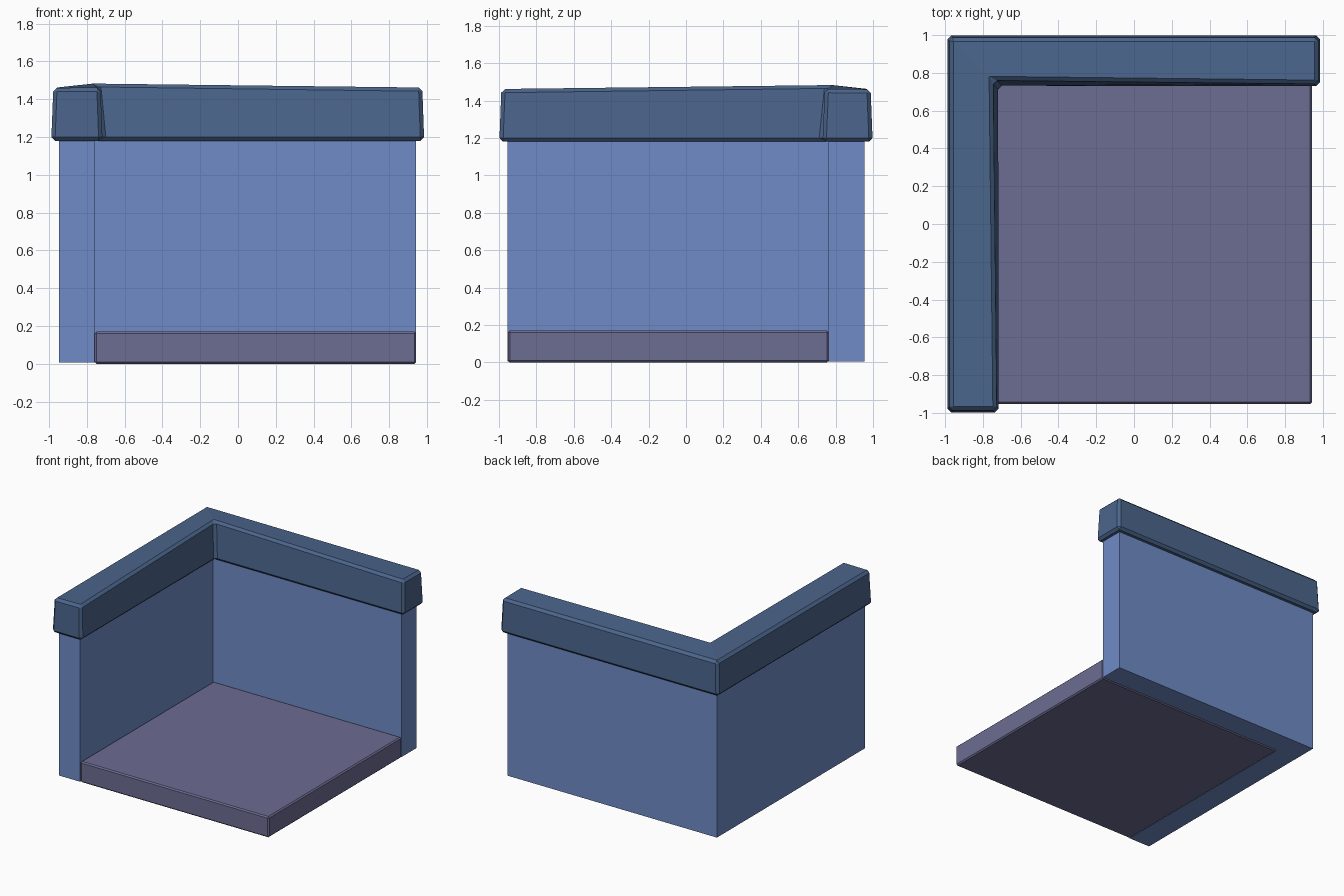
import bpy, bmesh

if "Cube" in bpy.data.objects:
    bpy.data.objects.remove(bpy.data.objects["Cube"])


def material(name, color):
    m = bpy.data.materials.new(name)
    m.diffuse_color = (*color, 1)
    m.use_nodes = True
    m.node_tree.nodes["Principled BSDF"].inputs["Base Color"].default_value = m.diffuse_color
    return m


def prism(name, bottom, top, mat, caps, bevel=0):
    """Solid between two matching 3D outlines; caps lists the index loops of the ends."""
    bm = bmesh.new()
    lo = [bm.verts.new(p) for p in bottom]
    hi = [bm.verts.new(p) for p in top]
    n = len(lo)
    for i in range(n):
        j = (i + 1) % n
        bm.faces.new((lo[i], lo[j], hi[j], hi[i]))
    for loop in caps:
        bm.faces.new([lo[i] for i in reversed(loop)])
        bm.faces.new([hi[i] for i in loop])
    bmesh.ops.recalc_face_normals(bm, faces=bm.faces)
    mesh = bpy.data.meshes.new(name)
    bm.to_mesh(mesh)
    bm.free()
    ob = bpy.data.objects.new(name, mesh)
    bpy.context.collection.objects.link(ob)
    mesh.materials.append(mat)
    if bevel:
        mod = ob.modifiers.new("Bevel", 'BEVEL')
        mod.width = bevel
        mod.segments = 1
        mod.limit_method = 'ANGLE'
    return ob


def at_z(outline, z):
    return [(x, y, z) for x, y in outline]


wall_mat = material("wall_blue", (0.16, 0.26, 0.57))
trim_mat = material("trim_blue", (0.07, 0.13, 0.26))
floor_mat = material("floor_purple", (0.15, 0.15, 0.29))

# L outlines are two quads mitred at the corner (points 0 and 3)
L_CAPS = [(0, 1, 2, 3), (3, 4, 5, 0)]

# Corner wall
wall = [(-0.948, 0.955), (-0.948, -0.955), (-0.758, -0.955),
        (-0.758, 0.763), (0.943, 0.763), (0.943, 0.955)]
prism("corner_wall", at_z(wall, 0.006), at_z(wall, 1.2), wall_mat, L_CAPS)

# Floor slab
slab = [(-0.758, -0.952), (0.943, -0.952), (0.943, 0.763), (-0.758, 0.763)]
prism("floor", at_z(slab, 0), at_z(slab, 0.17), floor_mat, [(0, 1, 2, 3)], 0.01)

# Wall trim: tapered, rising toward the inner corner
trim_bottom = [(-0.988, 0.998), (-0.988, -0.998), (-0.717, -0.998),
               (-0.717, 0.73), (0.985, 0.73), (0.985, 0.998)]
trim_top = [(-0.977, 0.987, 1.46), (-0.977, -0.987, 1.46), (-0.727, -0.987, 1.462),
            (-0.747, 0.762, 1.485), (0.975, 0.742, 1.462), (0.975, 0.987, 1.46)]
prism("wall_trim", at_z(trim_bottom, 1.18), trim_top, trim_mat, L_CAPS, 0.02)
